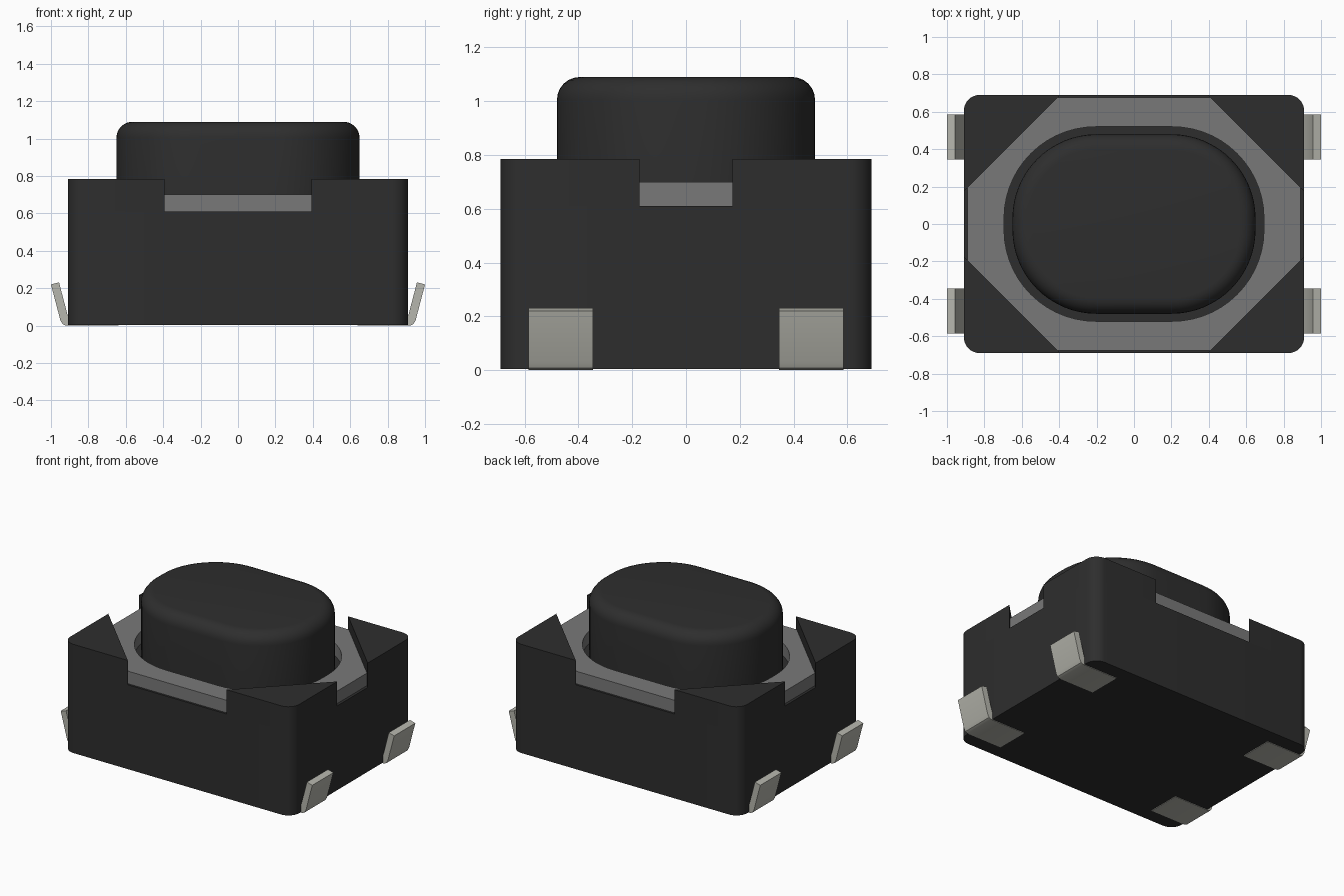
import bpy, bmesh, math
from mathutils import Matrix

cube = bpy.data.objects.get("Cube")
if cube:
    bpy.data.objects.remove(cube, do_unlink=True)


def material(name, color):
    m = bpy.data.materials.new(name)
    m.use_nodes = True
    m.diffuse_color = (*color, 1)
    bsdf = next(n for n in m.node_tree.nodes if n.type == 'BSDF_PRINCIPLED')
    bsdf.inputs["Base Color"].default_value = (*color, 1)
    return m


BLACK = material("black plastic", (0.027, 0.027, 0.027))
GREY = material("grey plate", (0.19, 0.19, 0.19))
METAL = material("terminal metal", (0.47, 0.47, 0.42))


def arc(cx, cy, r, start, n):
    """Quarter circle of points, counter-clockwise from a start angle in degrees."""
    angles = [math.radians(start + 90 * i / n) for i in range(n + 1)]
    return [(cx + r * math.cos(a), cy + r * math.sin(a)) for a in angles]


def rounded_rect(hx, hy, r, n):
    x, y = hx - r, hy - r
    return (arc(x, y, r, 0, n) + arc(-x, y, r, 90, n)
            + arc(-x, -y, r, 180, n) + arc(x, -y, r, 270, n))


def prism(name, mat, loops, z0, z1, matrix=Matrix(), top_bevel=0):
    """Extrude an outline, with optional holes, from z0 to z1."""
    bm = bmesh.new()
    edges = []
    for loop in loops:
        vs = [bm.verts.new((x, y, z0)) for x, y in loop]
        edges += [bm.edges.new((vs[i - 1], vs[i])) for i in range(len(vs))]
    if len(loops) == 1:
        bm.faces.new(vs)
    else:
        bmesh.ops.triangle_fill(bm, edges=edges, use_beauty=True)
    geom = bmesh.ops.extrude_face_region(bm, geom=bm.faces[:])["geom"]
    top = [v for v in geom if isinstance(v, bmesh.types.BMVert)]
    bmesh.ops.translate(bm, verts=top, vec=(0, 0, z1 - z0))
    if top_bevel:
        rim = [e for e in bm.edges if all(abs(v.co.z - z1) < 1e-5 for v in e.verts)]
        bmesh.ops.bevel(bm, geom=rim, offset=top_bevel, segments=6,
                        profile=0.5, affect='EDGES')
    bm.transform(matrix)
    bmesh.ops.recalc_face_normals(bm, faces=bm.faces[:])
    mesh = bpy.data.meshes.new(name)
    bm.to_mesh(mesh)
    bm.free()
    mesh.materials.append(mat)
    ob = bpy.data.objects.new(name, mesh)
    bpy.context.collection.objects.link(ob)
    parts.append(ob)
    return ob


parts = []
HX, HY, R = 0.91, 0.69, 0.085
FLOOR, TOP = 0.61, 0.785
CHAMFER = 1.083  # x + y along the diagonal recess walls

# Housing block
prism("housing", BLACK, [rounded_rect(HX, HY, R, 8)], 0.004, FLOOR)

# Grey octagonal cover plate with the opening around the button
px, py = 0.89, 0.675
cx, cy = CHAMFER - py, CHAMFER - px
octagon = [(px, -cy), (px, cy), (cx, py), (-cx, py),
           (-px, cy), (-px, -cy), (-cx, -py), (cx, -py)]
prism("cover_plate", GREY, [octagon, rounded_rect(0.695, 0.52, 0.49, 14)], FLOOR, 0.70)

# Push button
prism("button", BLACK, [rounded_rect(0.65, 0.48, 0.45, 16)], FLOOR - 0.01, 1.09,
      top_bevel=0.085)

# Raised corners and bent terminals, one of each per quarter
corner = arc(HX - R, HY - R, R, 0, 8) + [(CHAMFER - HY, HY), (HX, CHAMFER - HX)]
terminal = [(0.64, 0), (0.92, 0), (0.938, 0.008), (0.95, 0.03), (1.0, 0.22),
            (0.957, 0.232), (0.912, 0.06), (0.90, 0.045), (0.64, 0.045)]
upright = Matrix.Rotation(math.radians(90), 4, 'X')
for sx, side in ((1, "left"), (-1, "right")):
    for sy, end in ((1, "back"), (-1, "front")):
        flip = Matrix.Diagonal((sx, sy, 1, 1))
        prism(f"corner_{end}_{side}", BLACK, [corner], FLOOR, TOP, flip)
        prism(f"terminal_{end}_{side}", METAL, [terminal], -0.585, -0.345, 
              Matrix.Diagonal((sx, -sy, 1, 1)) @ upright @ Matrix.Diagonal((1, 1, -1, 1)))

# Smooth the rounded sides, keep the real edges sharp
bpy.ops.object.select_all(action='DESELECT')
for ob in parts:
    ob.select_set(True)
bpy.context.view_layer.objects.active = parts[0]
bpy.ops.object.shade_smooth_by_angle(angle=math.radians(30))
